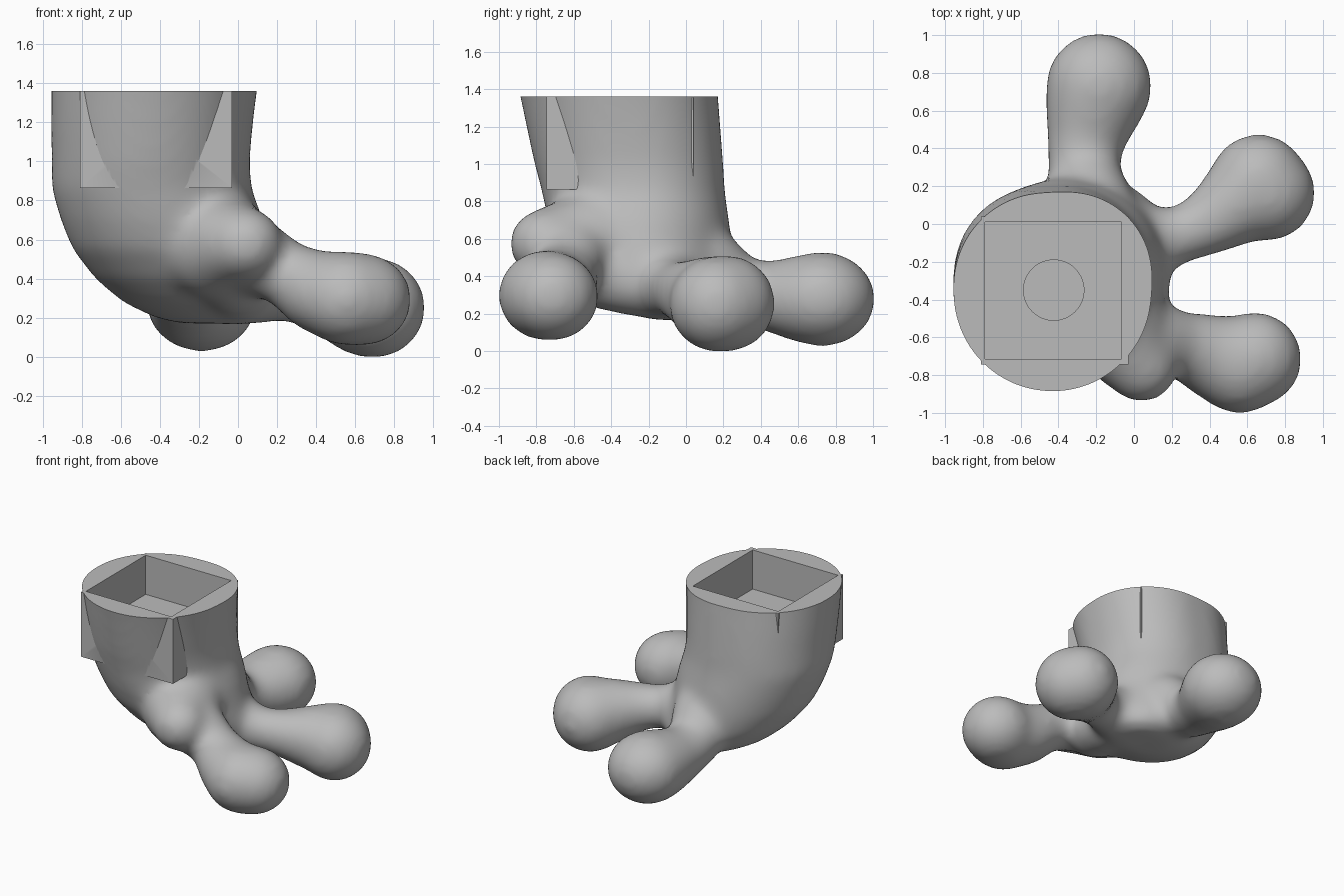
import bpy, bmesh, math
from mathutils import Vector, Matrix

cube = bpy.data.objects.get("Cube")
if cube:
    bpy.data.objects.remove(cube, do_unlink=True)

grey = bpy.data.materials.new("plain grey")
grey.use_nodes = True
GREY = (0.5, 0.5, 0.5, 1)
grey.diffuse_color = GREY
grey.node_tree.nodes["Principled BSDF"].inputs["Base Color"].default_value = GREY

TOP = 1.36


def make_object(name, bm):
    mesh = bpy.data.meshes.new(name)
    bm.to_mesh(mesh)
    bm.free()
    mesh.materials.append(grey)
    obj = bpy.data.objects.new(name, mesh)
    bpy.context.collection.objects.link(obj)
    return obj


def apply_modifier(obj, kind, **settings):
    mod = obj.modifiers.new(kind.lower(), kind)
    for key, value in settings.items():
        setattr(mod, key, value)
    bpy.context.view_layer.objects.active = obj
    bpy.ops.object.modifier_apply(modifier=mod.name)


def combine(obj, tool, operation):
    apply_modifier(obj, "BOOLEAN", object=tool, operation=operation, solver="EXACT")
    bpy.data.objects.remove(tool, do_unlink=True)


def box(name, low, high):
    low, high = Vector(low), Vector(high)
    bm = bmesh.new()
    place = Matrix.Translation((low + high) / 2) @ Matrix.Diagonal((*(high - low), 1))
    bmesh.ops.create_cube(bm, size=1, matrix=place)
    return make_object(name, bm)


def add_loft(bm, rings, sides=64):
    """Stack ellipses (x, y, z, radius x, radius y, bulge of the back corners)."""
    loops = []
    for x, y, z, rx, ry, bulge in rings:
        loop = []
        for i in range(sides):
            a = math.tau * i / sides
            corner = math.sin(2 * a) if math.sin(a) > 0 else 0
            k = 1 + bulge * (max(corner, 0) + 0.33 * max(-corner, 0))
            loop.append(bm.verts.new((x + k * rx * math.cos(a), y + k * ry * math.sin(a), z)))
        loops.append(loop)
    for a, b in zip(loops, loops[1:]):
        for i in range(sides):
            j = (i + 1) % sides
            bm.faces.new((a[i], a[j], b[j], b[i]))
    bm.faces.new(loops[0][::-1])
    bm.faces.new(loops[-1])


def add_limb(bm, points, flat=0.97, steps=6):
    """Sweep a slightly flattened ball along (x, y, z, radius) points."""
    pts = [Vector(p) for p in points]
    for a, b in zip(pts, pts[1:]):
        for i in range(steps + 1):
            p = a.lerp(b, i / steps)
            place = Matrix.Translation(p.xyz) @ Matrix.Diagonal((1, 1, flat, 1))
            bmesh.ops.create_icosphere(bm, subdivisions=3, radius=p.w + 0.014, matrix=place)


bm = bmesh.new()

# Leg curving down into the sole, tall enough to be trimmed flat
add_loft(bm, [
    (-.12, -.03, .17, .18, .15, 0), (-.14, -.04, .2, .29, .24, -.04), (-.19, -.1, .28, .405, .36, -.06),
    (-.26, -.16, .4, .475, .43, -.06), (-.34, -.22, .55, .51, .47, -.03), (-.39, -.255, .7, .52, .485, .02),
    (-.445, -.285, .86, .51, .488, .07), (-.45, -.308, 1, .505, .503, .073),
    (-.443, -.337, 1.2, .516, .517, .072), (-.432, -.36, 1.36, .525, .527, .073),
    (-.42, -.38, 1.5, .535, .54, .075)])

# Front, side and back toes
add_limb(bm, [(.03, -.6, .54, .2), (.26, -.64, .42, .16), (.42, -.7, .33, .21),
              (.56, -.75, .298, .245), (.64, -.715, .292, .24)], flat=0.95)
add_limb(bm, [(-.02, -.12, .37, .2), (.25, -.06, .33, .135), (.42, .02, .31, .165),
              (.56, .12, .28, .215), (.66, .22, .255, .248), (.705, .165, .25, .246)], flat=1)
add_limb(bm, [(-.22, .08, .47, .215), (-.27, .29, .32, .175), (-.25, .48, .29, .2),
              (-.21, .64, .28, .25), (-.185, .73, .278, .272)], flat=0.9)

# Short front nub, and the web between front and side toes
add_limb(bm, [(-.12, -.5, .575, .28), (-.04, -.65, .58, .215), (.04, -.755, .575, .18)])
add_limb(bm, [(-.02, -.45, .42, .19), (.0, -.32, .38, .18), (.0, -.2, .36, .18)])
foot = make_object("foot", bm)

# Blend all lumps into one skin
apply_modifier(foot, "REMESH", mode="VOXEL", voxel_size=0.025)
apply_modifier(foot, "SMOOTH", factor=0.5, iterations=36)

# Square socket: outer block with corners showing, trimmed top, pocket and round hole
combine(foot, box("socket_block", (-.81, -.745, .865), (-.03, .04, 1.42)), "UNION")
combine(foot, box("top_trim", (-2, -2, TOP), (2, 2, 2)), "DIFFERENCE")
combine(foot, box("pocket", (-.79, -.715, 1.06), (-.065, .01, 1.5)), "DIFFERENCE")
bm = bmesh.new()
bmesh.ops.create_cone(bm, cap_ends=True, segments=48, radius1=.16, radius2=.16, depth=.3,
                      matrix=Matrix.Translation((-.425, -.35, 1.01)))
combine(foot, make_object("round_hole", bm), "DIFFERENCE")

# Smooth skin with crisp socket edges
bpy.ops.object.select_all(action="DESELECT")
foot.select_set(True)
bpy.context.view_layer.objects.active = foot
bpy.ops.object.shade_smooth_by_angle(angle=math.radians(30))
